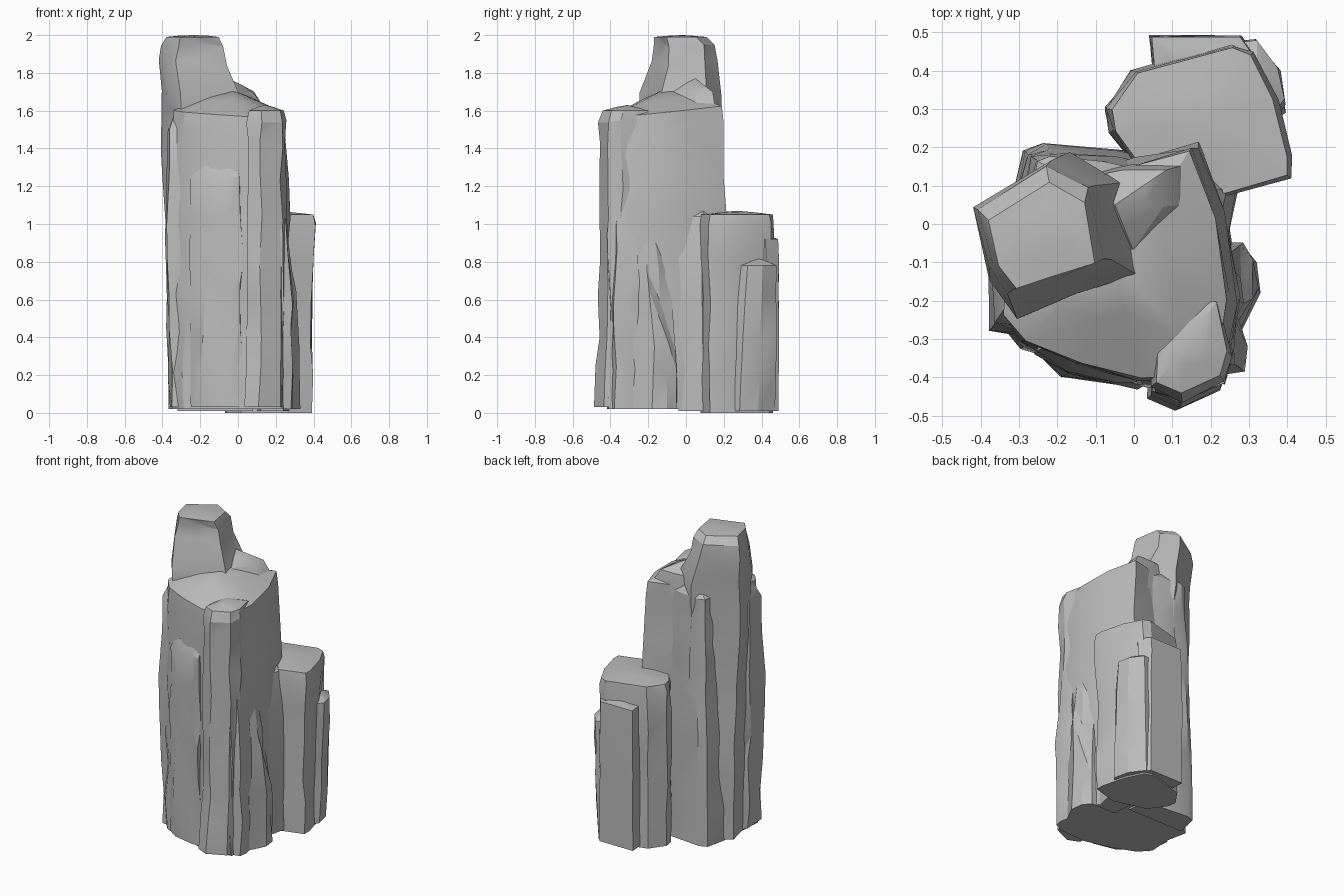
import bpy, bmesh, math, random
from mathutils import Vector

cube = bpy.data.objects.get("Cube")
if cube:
    bpy.data.objects.remove(cube, do_unlink=True)

rng = random.Random(4)
stone = bpy.data.materials.new("grey_stone")
stone.use_nodes = True
GREY = (0.5, 0.5, 0.5, 1)
stone.diffuse_color = GREY
stone.node_tree.nodes["Principled BSDF"].inputs["Base Color"].default_value = GREY


def station_at(stations, z):
    """Interpolate (height, scale, shift x, shift y) at a height."""
    for low, high in zip(stations, stations[1:]):
        if z <= high[0]:
            t = (z - low[0]) / (high[0] - low[0])
            return [a + (b - a) * t for a, b in zip(low, high)]
    return stations[-1]


def column(name, outline, stations, crown, step=0.2, rough=0.012, tilt=(0, 0)):
    """Loft a rough rock column from an outline, closed by a chipped crown."""
    bm = bmesh.new()
    centre = sum((Vector(p) for p in outline), Vector((0, 0))) / len(outline)
    bottom, top = stations[0][0], stations[-1][0]
    heights = {s[0] for s in stations}
    z = bottom + step
    while z < top - step / 2:
        if all(abs(z - h) > step / 2 for h in heights):
            heights.add(z)
        z += step
    rings = []
    for z in sorted(heights):
        _, scale, dx, dy = station_at(stations, z)
        inner = bottom < z < top
        ring = []
        for p in outline:
            offset = (Vector(p) - centre) * scale
            x, y = centre + offset + Vector((dx, dy))
            lift = (tilt[0] * offset.x + tilt[1] * offset.y) * (z - bottom) / (top - bottom)
            if inner:
                x += rng.uniform(-rough, rough)
                y += rng.uniform(-rough, rough)
                # Keep closely stacked rings in order
                gap = min(abs(z - h) for h in heights if h != z)
                lift += rng.uniform(-gap, gap) / 4
            ring.append(bm.verts.new((x, y, z + lift)))
        rings.append(ring)
    # Uneven ring halfway up the crown
    apex = Vector(crown)
    rings.append([bm.verts.new(v.co.lerp(apex, rng.uniform(0.35, 0.6))
                               + Vector((0, 0, rng.uniform(0, rough / 2))))
                  for v in rings[-1]])
    count = len(outline)
    for low, high in zip(rings, rings[1:]):
        for i in range(count):
            j = (i + 1) % count
            a, b, c, d = low[i], low[j], high[j], high[i]
            # Alternate the diagonals for irregular chipped facets
            if rng.random() < 0.5:
                bm.faces.new((a, b, c))
                bm.faces.new((a, c, d))
            else:
                bm.faces.new((a, b, d))
                bm.faces.new((b, c, d))
    bm.faces.new(rings[0][::-1])
    tip = bm.verts.new(apex)
    for i in range(count):
        bm.faces.new((rings[-1][i], rings[-1][(i + 1) % count], tip))
    bmesh.ops.recalc_face_normals(bm, faces=bm.faces)
    mesh = bpy.data.meshes.new(name)
    bm.to_mesh(mesh)
    bm.free()
    mesh.materials.append(stone)
    obj = bpy.data.objects.new(name, mesh)
    bpy.context.collection.objects.link(obj)
    bpy.ops.object.select_all(action="DESELECT")
    obj.select_set(True)
    bpy.context.view_layer.objects.active = obj
    bpy.ops.object.shade_smooth_by_angle(angle=math.radians(24))


# Broad central mass with a shoulder sloping up to the peak
column("main_column",
       [(-.35, -.24), (-.29, -.31), (-.14, -.37), (.02, -.41), (.22, -.4), (.25, -.2),
        (.22, .02), (.15, .2), (0, .16), (-.15, .12), (-.33, .03)],
       [(.02, 1.03, .01, 0), (1, 1.03, .01, 0), (1.5, 1, 0, 0), (1.6, .97, 0, 0)],
       (-.05, -.1, 1.72), tilt=(-.04, .1))

# Tall rear column that leans back into a small flat peak
column("peak_column",
       [(-.37, -.15), (-.3, -.24), (-.15, -.19), (.01, -.14), (-.03, .1),
        (-.17, .18), (-.41, .03)],
       [(.02, .94, .03, .01), (.9, .97, .02, .01), (1.6, 1, 0, 0), (1.7, 1, 0, 0),
        (1.86, .84, -.04, .03), (1.95, .76, -.045, .03), (1.99, .66, -.04, .01)],
       (-.24, -.02, 2), rough=.008)

# Ridge running from the peak along the back of the shoulder
column("back_ridge",
       [(-.1, 0), (.03, -.1), (.13, .04), (.14, .16), (0, .16), (-.1, .14)],
       [(1.3, 1, 0, 0), (1.62, 1, 0, 0), (1.7, .8, -.03, 0)], (-.05, .05, 1.77))

# Rear buttress narrowing upward below the peak
column("rear_buttress",
       [(-.32, .05), (.08, .05), (.06, .17), (-.03, .19), (-.24, .21), (-.29, .19)],
       [(.01, 1, 0, 0), (.7, .95, 0, 0), (1.2, .85, 0, -.01), (1.6, .65, -.02, -.01)],
       (-.13, .1, 1.7), rough=.006)

# Square pillar on the front right
column("front_pillar",
       [(.05, -.43), (.12, -.46), (.23, -.41), (.25, -.34), (.22, -.2), (.06, -.22)],
       [(.03, 1.06, -.01, -.02), (.4, 1.02, 0, 0), (1.54, 1, 0, 0), (1.6, .92, 0, .01)],
       (.14, -.31, 1.63), rough=.008)

# Flat slab leaning on the front left
column("front_slab",
       [(-.25, -.34), (-.18, -.39), (-.04, -.42), (.02, -.42), (.03, -.26), (-.2, -.2)],
       [(.03, 1, 0, 0), (.8, 1, 0, 0), (1.24, .96, 0, .01), (1.31, .8, 0, .02)],
       (-.08, -.3, 1.36))

# Narrow rib along the left front corner
column("corner_rib",
       [(-.37, -.28), (-.29, -.29), (-.24, -.2), (-.34, -.08), (-.38, -.12)],
       [(.03, 1, .02, 0), (.8, .95, 0, 0), (1.5, .85, 0, .01)], (-.31, -.18, 1.66))

# Low buttresses on the right flank
column("side_buttress",
       [(.18, -.3), (.28, -.28), (.33, -.18), (.32, -.1), (.28, -.05), (.18, -.05)],
       [(.02, 1, 0, 0), (.35, .95, -.01, 0), (.75, .8, -.03, -.03)], (.23, -.2, 1.2))
column("side_rib",
       [(.2, -.4), (.28, -.38), (.29, -.33), (.27, -.24), (.18, -.26)],
       [(.02, 1, 0, 0), (.6, .95, 0, 0), (1, .8, -.02, 0)], (.23, -.32, 1.3))

# Rock filling the hollow between the two columns
column("joining_rock",
       [(.12, -.04), (.24, -.04), (.27, .09), (.2, .16), (.1, .14)],
       [(.01, 1, 0, 0), (.8, 1, 0, 0), (1.04, .9, -.02, 0)], (.16, .1, 1.12), rough=.005)

# Shorter column behind
column("low_column",
       [(-.07, .3), (-.06, .24), (.02, .13), (.24, .07), (.41, .12), (.41, .17),
        (.37, .33), (.31, .45), (.26, .47), (0, .4)],
       [(0, .96, -.01, 0), (.6, .96, -.01, 0), (1, 1, 0, 0), (1.05, .95, 0, 0)],
       (.18, .27, 1.07), rough=.008)

# Slabs against the back of the short column
column("back_slab",
       [(.04, .49), (.05, .38), (.28, .36), (.33, .42), (.28, .49)],
       [(.01, 1, 0, 0), (.5, 1, 0, 0), (.92, .96, 0, 0)], (.18, .43, .94), rough=.004)
column("back_corner",
       [(.24, .47), (.24, .3), (.37, .27), (.4, .31), (.38, .4), (.32, .48)],
       [(.01, 1.1, -.02, -.02), (.6, 1, 0, 0), (.78, .9, 0, .01)],
       (.32, .38, .82), rough=.006)
